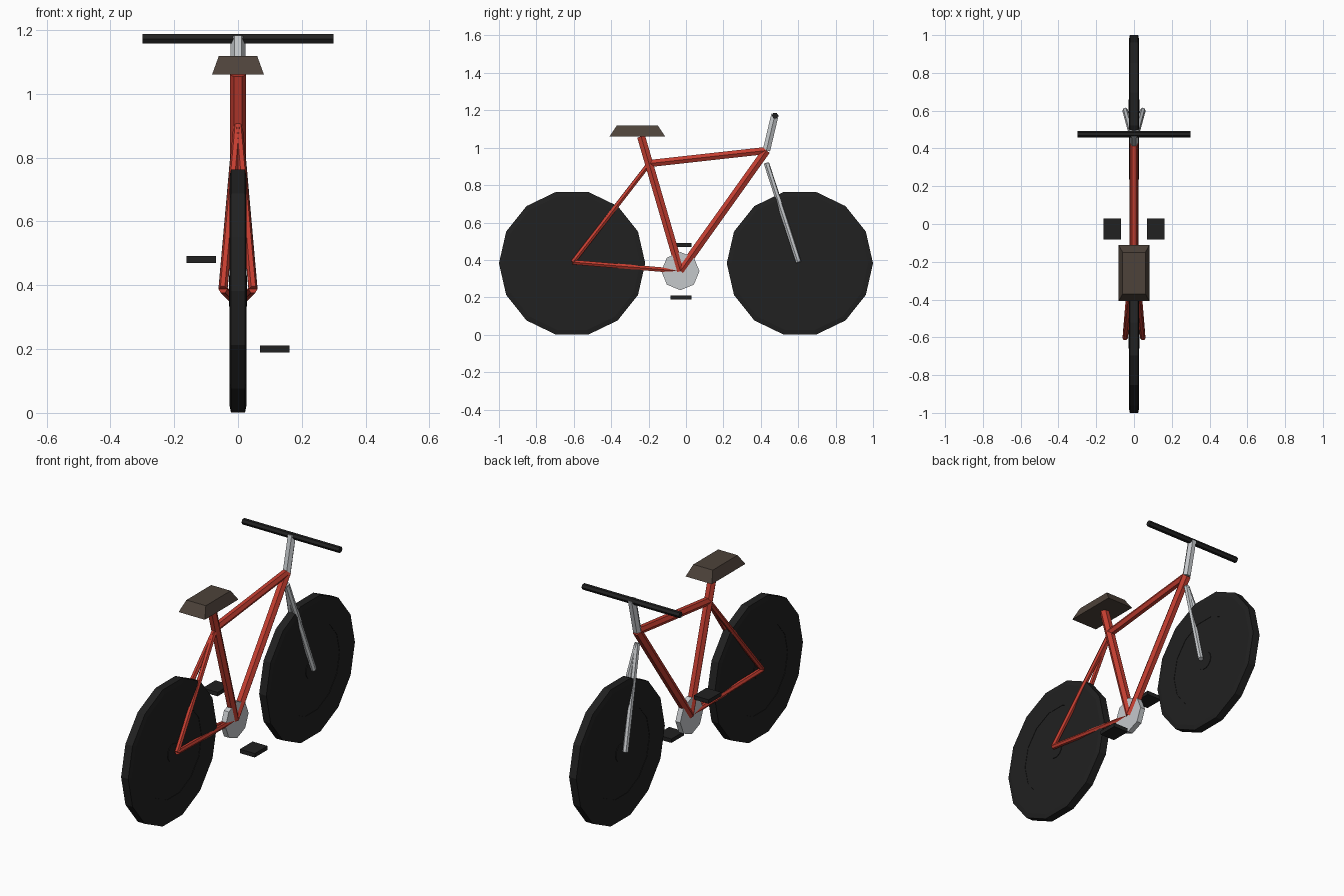
import bpy, bmesh, math
from mathutils import Vector, Matrix

if "Cube" in bpy.data.objects:
    bpy.data.objects.remove(bpy.data.objects["Cube"])


def material(name, color):
    m = bpy.data.materials.new(name)
    m.diffuse_color = (*color, 1)
    m.use_nodes = True
    m.node_tree.nodes["Principled BSDF"].inputs["Base Color"].default_value = m.diffuse_color
    return m


RED = material("red paint", (0.56, 0.048, 0.03))
BLACK = material("black rubber", (0.015, 0.015, 0.015))
SILVER = material("silver metal", (0.56, 0.58, 0.60))
BROWN = material("brown leather", (0.075, 0.055, 0.042))


def make(name, bm, mat):
    bmesh.ops.recalc_face_normals(bm, faces=bm.faces[:])
    me = bpy.data.meshes.new(name)
    bm.to_mesh(me)
    bm.free()
    me.materials.append(mat)
    ob = bpy.data.objects.new(name, me)
    bpy.context.collection.objects.link(ob)
    return ob


def tube(name, a, b, r, mat, sides=6, turn=0.0):
    a, b = Vector(a), Vector(b)
    d = b - a
    bm = bmesh.new()
    rot = d.to_track_quat('Z', 'X').to_matrix().to_4x4()
    mtx = Matrix.Translation((a + b) / 2) @ rot @ Matrix.Rotation(turn, 4, 'Z')
    bmesh.ops.create_cone(bm, cap_ends=True, segments=sides, radius1=r,
                          radius2=r, depth=d.length, matrix=mtx)
    return make(name, bm, mat)


def disc(name, y, z, profile, sides, mat):
    """Revolve a (radius, x) profile about the x axis, capping both ends."""
    bm = bmesh.new()
    rings = []
    for r, x in profile:
        rings.append([bm.verts.new((x, y + r * math.cos(2 * math.pi * k / sides),
                                    z + r * math.sin(2 * math.pi * k / sides)))
                      for k in range(sides)])
    for p, q in zip(rings, rings[1:]):
        for k in range(sides):
            n = (k + 1) % sides
            bm.faces.new((p[k], p[n], q[n], q[k]))
    bm.faces.new(rings[0])
    bm.faces.new(rings[-1])
    return make(name, bm, mat)


def block(name, center, size, mat, top=(1, 1)):
    bm = bmesh.new()
    bmesh.ops.create_cube(bm, size=1)
    for v in bm.verts:
        k = top if v.co.z > 0 else (1, 1)
        v.co = Vector((v.co.x * size[0] * k[0], v.co.y * size[1] * k[1],
                       v.co.z * size[2])) + Vector(center)
    return make(name, bm, mat)


# Wheels: solid 14-sided discs with bevelled tread and a slightly raised hub
half = [(0.05, 0.028), (0.05, 0.025), (0.25, 0.025), (0.25, 0.027),
        (0.365, 0.027), (0.391, 0.022)]
wheel = half + [(r, -x) for r, x in reversed(half)]
disc("rear_wheel", -0.609, 0.382, wheel, 14, BLACK)
disc("front_wheel", 0.609, 0.382, wheel, 14, BLACK)

# Main frame tubes
crank = (0, -0.03, 0.34)
head = (0, 0.43, 0.985)
tube("seat_tube", crank, (0, -0.24, 1.06), 0.025, RED)
tube("top_tube", (0, -0.20, 0.915), head, 0.022, RED)
tube("down_tube", crank, head, 0.025, RED)

# Paired stays and fork legs, splaying out to the axles
for side, s in (("left", -1), ("right", 1)):
    axle = (0.047 * s, -0.605, 0.388)
    tube(side + "_seat_stay", (0, -0.20, 0.91), axle, 0.014, RED)
    tube(side + "_chain_stay", crank, axle, 0.014, RED)
    tube(side + "_fork_leg", (0, 0.43, 0.918), (0.047 * s, 0.602, 0.388),
         0.015, SILVER)
    # Pedals, one up and one down
    block(side + "_pedal", (0.115 * s, -0.026, 0.34 - 0.14 * s),
          (0.092, 0.112, 0.022), BLACK)

# Chainring
disc("chainring", -0.03, 0.34, [(0.102, -0.015), (0.102, 0.015)], 8, SILVER)

# Stem and handlebar
tube("stem", head, (0, 0.476, 1.178), 0.023, SILVER)
tube("handlebar", (-0.3, 0.476, 1.172), (0.3, 0.476, 1.172), 0.017, BLACK)

# Saddle: tapered block
block("seat", (0, -0.26, 1.09), (0.162, 0.296, 0.058), BROWN, top=(0.74, 0.74))
